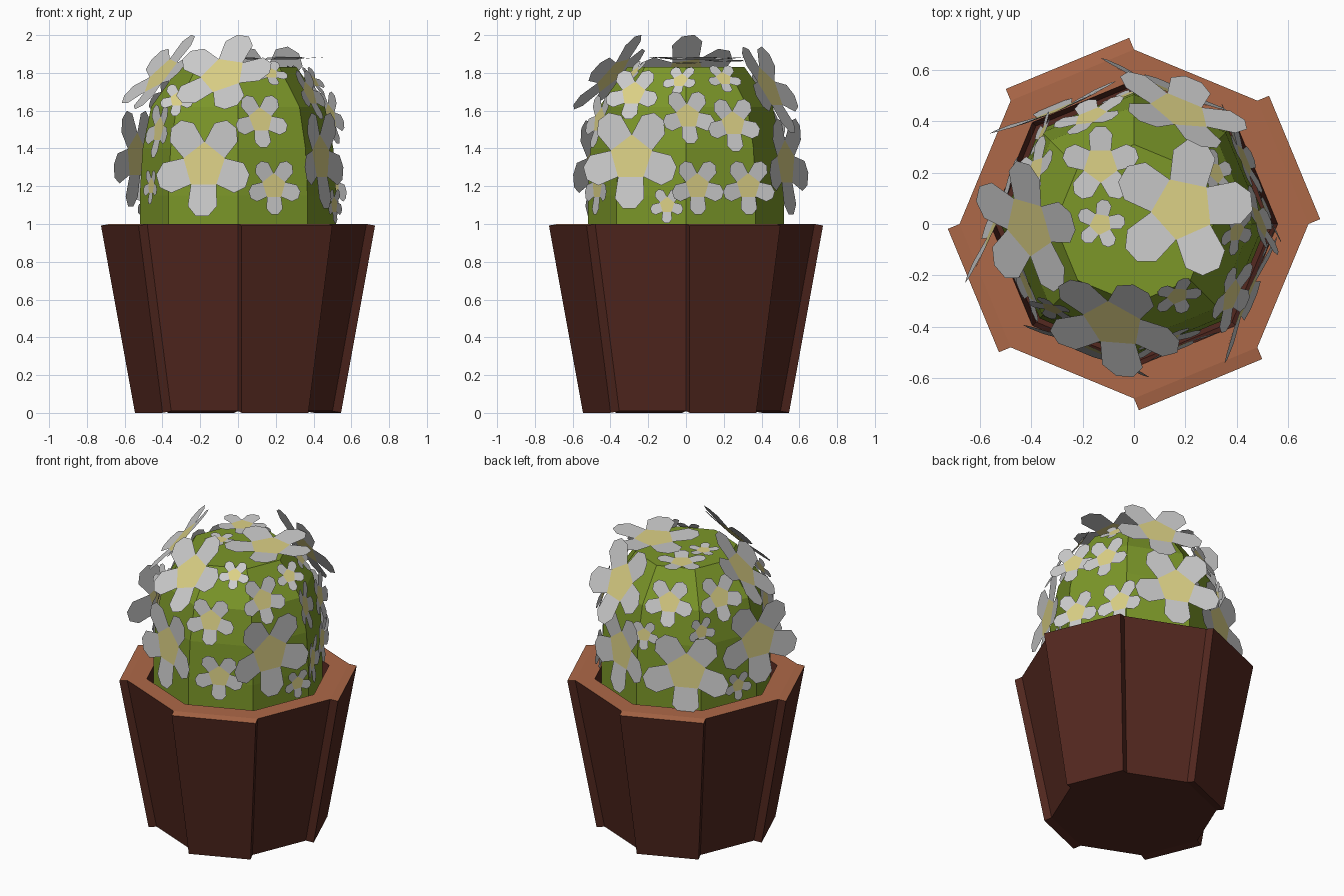
import bpy, bmesh, math
from mathutils import Vector

if "Cube" in bpy.data.objects:
    bpy.data.objects.remove(bpy.data.objects["Cube"])


def material(name, rgb):
    m = bpy.data.materials.new(name)
    m.diffuse_color = (*rgb, 1)
    m.use_nodes = True
    m.node_tree.nodes["Principled BSDF"].inputs["Base Color"].default_value = m.diffuse_color
    return m


CLAY = material("clay", (0.087, 0.021, 0.014))
RIM = material("rim_clay", (0.42, 0.14, 0.065))
GREEN = material("cactus_green", (0.20, 0.31, 0.022))
PETAL = material("petal", (0.84, 0.84, 0.84))
YELLOW = material("flower_centre", (0.72, 0.64, 0.24))


def finish(bm, name, mats):
    me = bpy.data.meshes.new(name)
    bm.to_mesh(me)
    bm.free()
    for m in mats:
        me.materials.append(m)
    ob = bpy.data.objects.new(name, me)
    bpy.context.collection.objects.link(ob)
    return ob


def lathe(bm, profile):
    """Eight-sided stack of rings, capped at both ends."""
    rings = [[bm.verts.new((r * math.cos(k * math.pi / 4), r * math.sin(k * math.pi / 4), z))
              for k in range(8)] for r, z in profile]
    bands = []
    for a, b in zip(rings, rings[1:]):
        bands.append([bm.faces.new((a[k], a[(k + 1) % 8], b[(k + 1) % 8], b[k])) for k in range(8)])
    bm.faces.new(rings[0][::-1])
    bm.faces.new(rings[-1])
    return bands


# Pot: octagonal cup with every other panel pushed outward
bm = bmesh.new()
bands = lathe(bm, [(0.50, 0.009), (0.68, 1.0), (0.56, 1.0), (0.54, 0.85)])
for f in bands[1]:
    f.material_index = 1
bm.normal_update()
for f in bands[0][::2]:
    n = f.normal.copy()
    panel = bmesh.ops.extrude_discrete_faces(bm, faces=[f])["faces"][0]
    for v in panel.verts:
        v.co += n * 0.05
    for e in panel.edges:  # the ledge on top matches the rim
        if min(v.co.z for v in e.verts) > 0.9:
            for side in e.link_faces:
                if side is not panel:
                    side.material_index = 1
bm.normal_update()
finish(bm, "pot", [CLAY, RIM])

# Cactus body
bm = bmesh.new()
lathe(bm, [(0.52, 0.85), (0.52, 1.15), (0.505, 1.40), (0.46, 1.62), (0.31, 1.83)])
finish(bm, "cactus_body", [GREEN])


# Flowers: pentagon centre with five six-sided petals
def tilt(z):
    steps = [(1.0, 0), (1.4, 4), (1.6, 15), (1.72, 27), (1.8, 44), (1.84, 90)]
    for (z0, t0), (z1, t1) in zip(steps, steps[1:]):
        if z <= z1:
            return math.radians(t0 + (t1 - t0) * (z - z0) / (z1 - z0))
    return math.pi / 2


def flower(name, x, y, z, size, spin=-90):
    el = tilt(z)
    # lie flat on the nearest cactus panel, or on the flat top
    az = (math.floor(math.atan2(y, x) / (math.pi / 4)) + 0.5) * math.pi / 4
    if z >= 1.84:
        az = -math.pi / 2
    u = Vector((-math.sin(az), math.cos(az), 0))
    n = Vector((math.cos(az) * math.cos(el), math.sin(az) * math.cos(el), math.sin(el)))
    v = n.cross(u)
    bm = bmesh.new()

    def point(along, across, lift, ang):
        a = along * math.cos(ang) - across * math.sin(ang)
        b = along * math.sin(ang) + across * math.cos(ang)
        return bm.verts.new(Vector((x, y, z)) + (u * a + v * b + n * lift) * size)

    angles = [math.radians(spin + 72 * k) for k in range(5)]
    core = [point(0.46, 0, 0, a - math.radians(36)) for a in angles]
    bm.faces.new(core).material_index = 1
    for k, a in enumerate(angles):
        outer = [point(r, w, h, a) for r, w, h in
                 ((0.80, -0.31, 0.04), (1.0, -0.13, 0.05), (1.0, 0.13, 0.05), (0.80, 0.31, 0.04))]
        bm.faces.new([core[k]] + outer + [core[(k + 1) % 5]])
    finish(bm, name, [PETAL, YELLOW])


BIG = [(-0.18, -0.48, 1.31), (-0.08, -0.39, 1.79, 80), (-0.41, -0.01, 1.79, 80), (-0.54, 0.01, 1.36),
       (0.44, -0.29, 1.35), (0.18, 0.44, 1.72), (0.11, 0.53, 1.32), (-0.31, 0.44, 1.25),
       (0.19, 0.06, 1.87, 78)]
MEDIUM = [(0.12, -0.46, 1.55), (0.19, -0.47, 1.20), (0.38, -0.28, 1.69), (0.49, 0.01, 1.57),
          (0.43, 0.25, 1.53), (0.51, 0.06, 1.20), (0.39, 0.33, 1.20), (-0.13, 0.23, 1.86, 90),
          (-0.17, 0.42, 1.67), (-0.39, 0.20, 1.68), (-0.42, -0.24, 1.50)]
SMALL = [(-0.32, -0.33, 1.66), (-0.46, -0.21, 1.20), (0.51, -0.10, 1.10), (0.40, -0.03, 1.76),
         (0.32, 0.20, 1.77), (-0.13, 0.0, 1.85, 80), (0.17, -0.28, 1.80), (-0.36, 0.35, 1.50),
         (-0.04, 0.50, 1.45), (-0.49, 0.15, 1.10)]
for label, group, size in (("big", BIG, 0.27), ("medium", MEDIUM, 0.15), ("small", SMALL, 0.095)):
    for i, spec in enumerate(group):
        flower(f"{label}_flower_{i + 1}", *spec[:3], size, *spec[3:])
